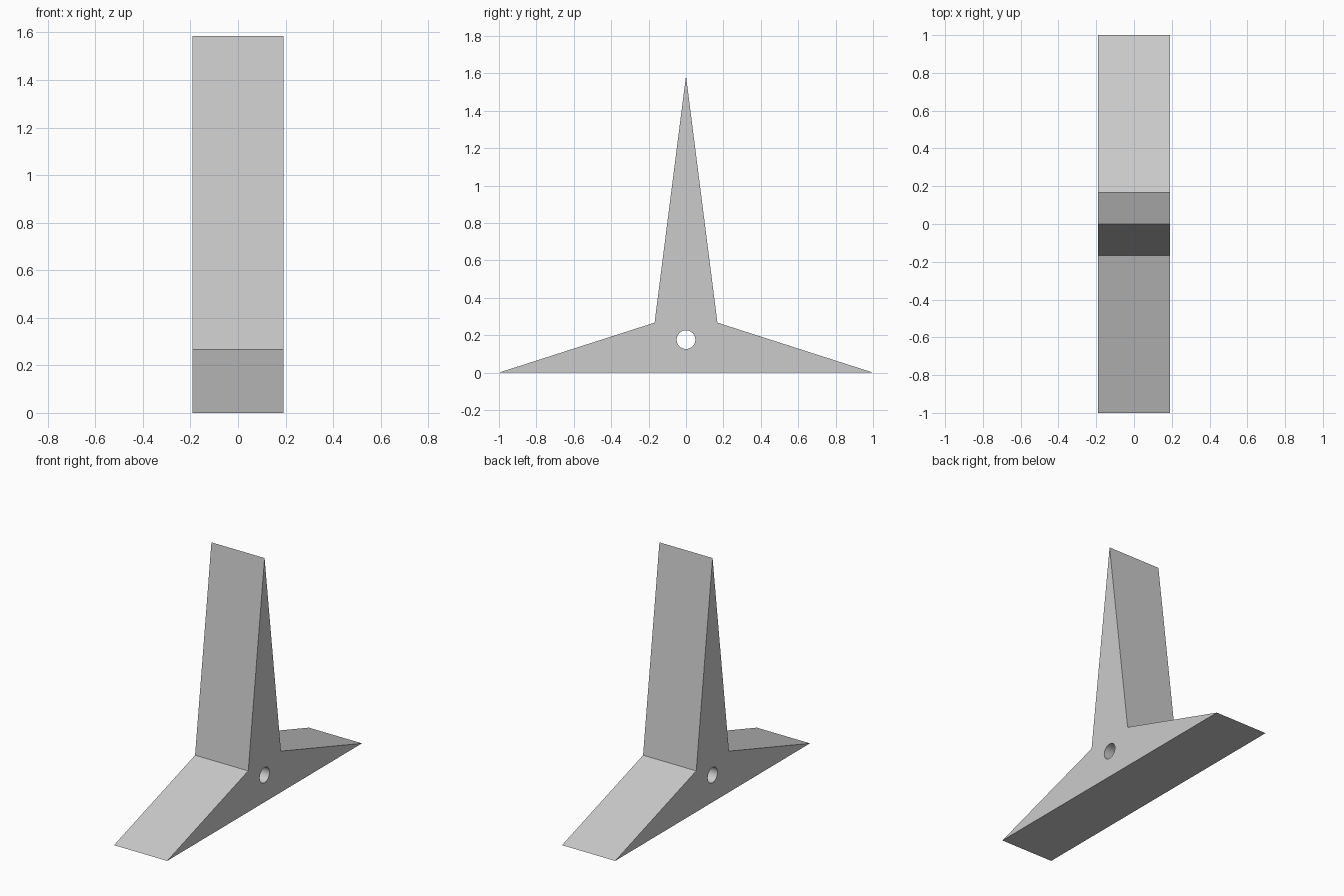
import bpy, bmesh
from math import pi, radians

if "Cube" in bpy.data.objects:
    bpy.data.objects.remove(bpy.data.objects["Cube"])

HALF_WIDTH = 0.191

# Three-pointed body: symmetric profile in the y-z plane, extruded along x
half = [(1.0, 0.0), (0.168, 0.267)]
profile = half + [(0.0, 1.586)] + [(-y, z) for y, z in reversed(half)]

bm = bmesh.new()
face = bm.faces.new([bm.verts.new((-HALF_WIDTH, y, z)) for y, z in profile])
extruded = bmesh.ops.extrude_face_region(bm, geom=[face])["geom"]
bmesh.ops.translate(bm, vec=(2 * HALF_WIDTH, 0, 0),
                    verts=[v for v in extruded if isinstance(v, bmesh.types.BMVert)])
bmesh.ops.recalc_face_normals(bm, faces=bm.faces)
mesh = bpy.data.meshes.new("three_point_body")
bm.to_mesh(mesh)
bm.free()
body = bpy.data.objects.new("three_point_body", mesh)
bpy.context.collection.objects.link(body)

# Round hole through the hub
bpy.ops.mesh.primitive_cylinder_add(vertices=48, radius=0.05, depth=1,
                                    location=(0, 0, 0.176), rotation=(0, pi / 2, 0))
cutter = bpy.context.object
cutter.name = "hole_cutter"
cutter.hide_render = True
cutter.display_type = 'WIRE'

hole = body.modifiers.new("hub_hole", 'BOOLEAN')
hole.operation = 'DIFFERENCE'
hole.solver = 'EXACT'
hole.object = cutter

# Apply the cut, drop the cutter, smooth only the bore
bpy.ops.object.select_all(action='DESELECT')
body.select_set(True)
bpy.context.view_layer.objects.active = body
bpy.ops.object.modifier_apply(modifier=hole.name)
bpy.data.objects.remove(cutter)
bpy.ops.object.shade_smooth_by_angle(angle=radians(20))
